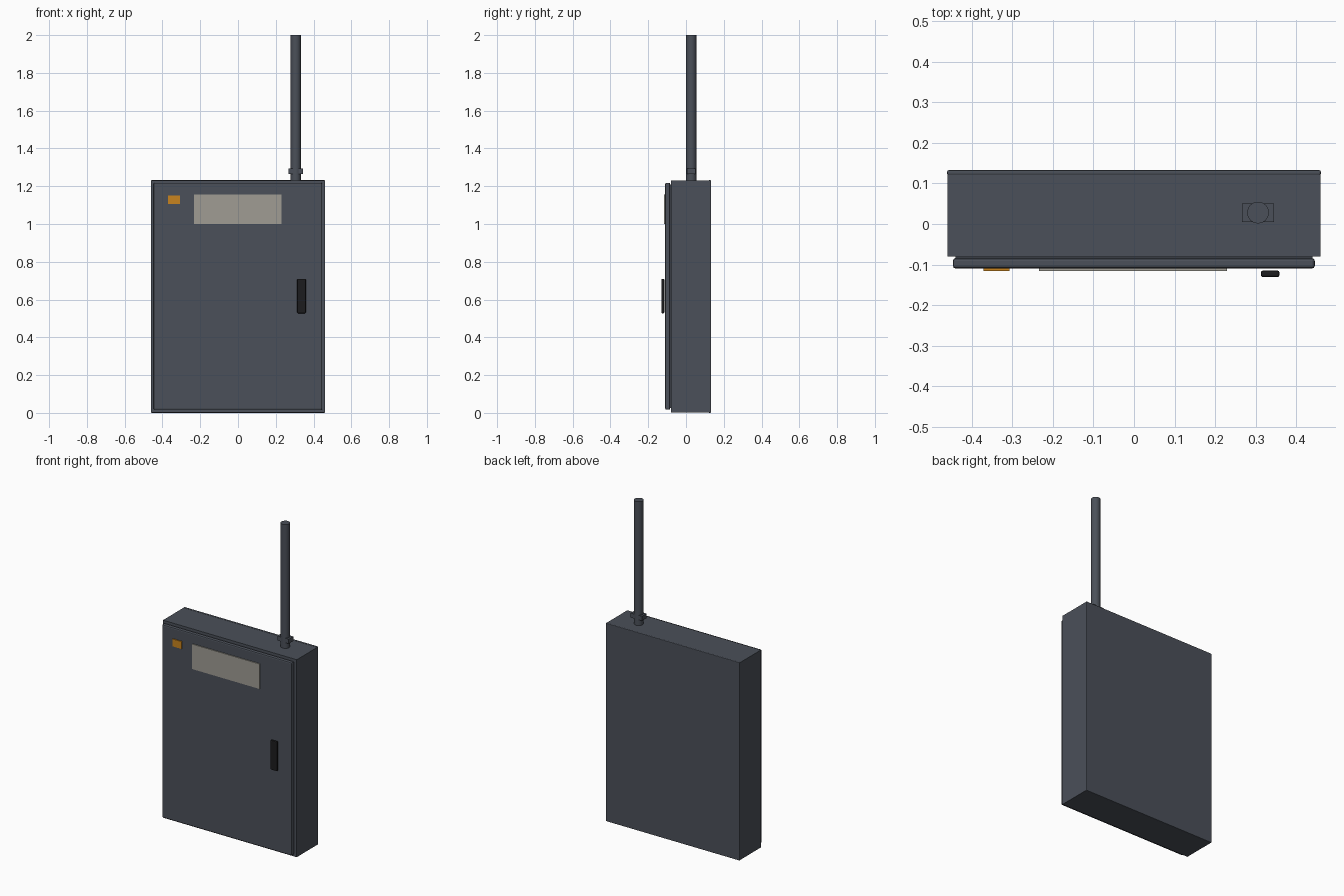
import bpy
from mathutils import Vector

if "Cube" in bpy.data.objects:
    bpy.data.objects.remove(bpy.data.objects["Cube"])


def material(name, rgb):
    m = bpy.data.materials.new(name)
    m.diffuse_color = (*rgb, 1)
    m.use_nodes = True
    m.node_tree.nodes["Principled BSDF"].inputs["Base Color"].default_value = m.diffuse_color
    return m


steel = material("slate_grey", (0.07, 0.08, 0.1))
black = material("black_plastic", (0.012, 0.012, 0.013))
cream = material("label_grey", (0.35, 0.335, 0.295))
orange = material("warning_orange", (0.58, 0.23, 0.013))


def box(name, lo, hi, mat, bevel=0, segments=2):
    """Box between two corners, with optional rounded edges."""
    lo, hi = Vector(lo), Vector(hi)
    bpy.ops.mesh.primitive_cube_add(size=1, location=(lo + hi) / 2)
    ob = bpy.context.object
    ob.name = name
    ob.scale = hi - lo
    bpy.ops.object.transform_apply(location=False, rotation=False, scale=True)
    ob.data.materials.append(mat)
    if bevel:
        mod = ob.modifiers.new("rounding", 'BEVEL')
        mod.width, mod.segments = bevel, segments
    return ob


# Cabinet shell and its rear panel
box("cabinet_body", (-0.46, -0.08, 0.002), (0.46, 0.121, 1.23), steel)
box("back_panel", (-0.461, 0.12, 0), (0.461, 0.133, 1.232), steel, 0.004)

# Door on a slightly recessed gasket
box("door_gasket", (-0.44, -0.087, 0.025), (0.44, -0.079, 1.21), steel)
box("door", (-0.447, -0.11, 0.017), (0.446, -0.084, 1.218), steel, 0.007)

# Door fittings
box("name_plate", (-0.234, -0.116, 1.0), (0.23, -0.109, 1.155), cream)
box("warning_sticker", (-0.371, -0.116, 1.105), (-0.307, -0.109, 1.151), orange)
box("door_handle", (0.313, -0.131, 0.527), (0.359, -0.115, 0.71), black, 0.005)

# Conduit rising from the roof, with its clamp
bpy.ops.mesh.primitive_cylinder_add(vertices=16, radius=0.027, depth=0.78,
                                    location=(0.306, 0.028, 1.61))
conduit = bpy.context.object
conduit.name = "conduit"
conduit.data.materials.append(steel)
bpy.ops.object.shade_smooth_by_angle()
box("conduit_clamp", (0.267, 0.005, 1.266), (0.345, 0.051, 1.294), steel)
